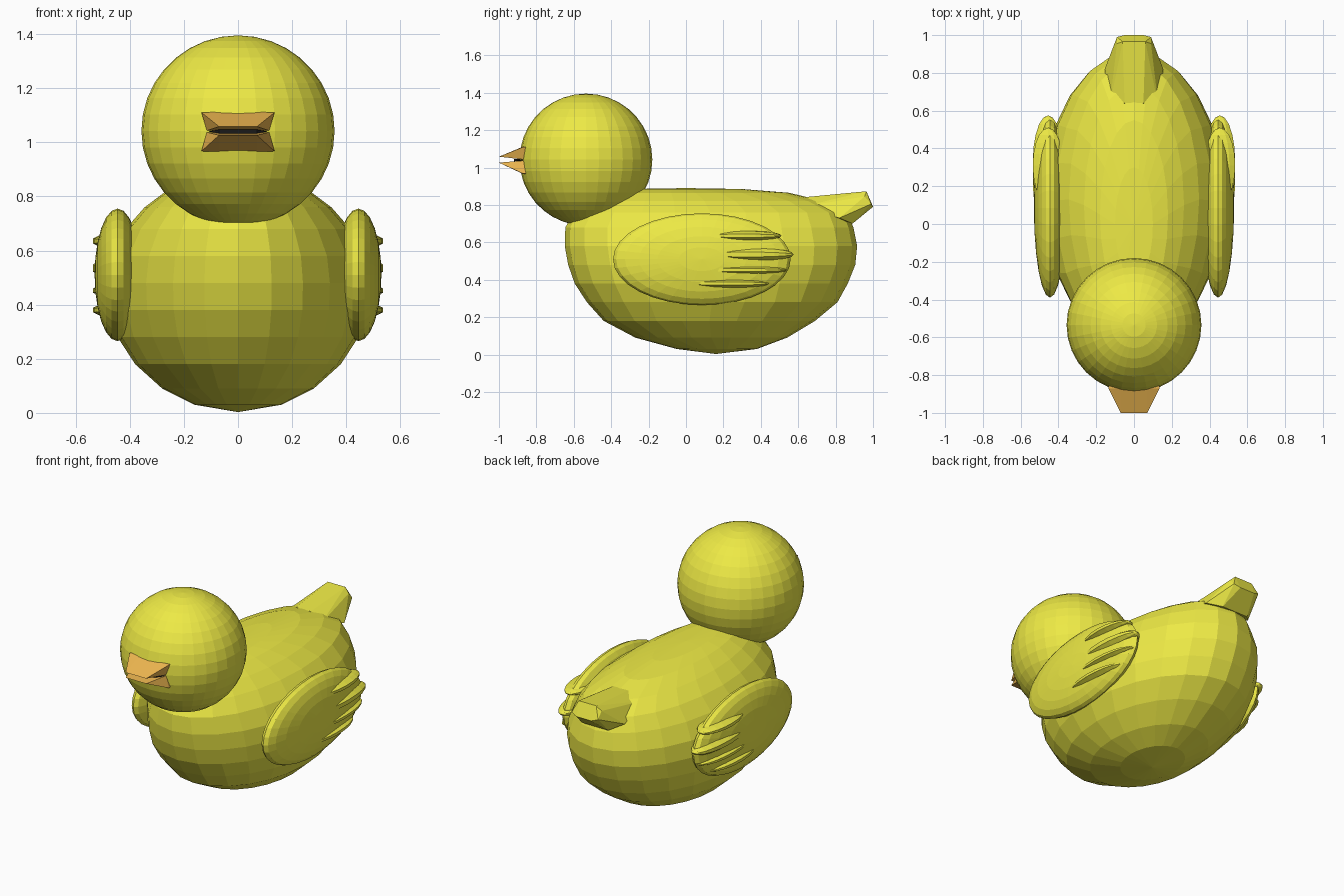
import bpy, bmesh, math
from mathutils import Vector

if "Cube" in bpy.data.objects:
    bpy.data.objects.remove(bpy.data.objects["Cube"])


def material(name, rgb):
    m = bpy.data.materials.new(name)
    m.diffuse_color = (*rgb, 1)
    m.use_nodes = True
    m.node_tree.nodes["Principled BSDF"].inputs["Base Color"].default_value = m.diffuse_color
    return m


YELLOW = material("yellow", (0.85, 0.82, 0.06))
ORANGE = material("orange", (0.85, 0.47, 0.08))
BLACK = material("black", (0.01, 0.01, 0.01))


def finish(bm, name, mat):
    bmesh.ops.recalc_face_normals(bm, faces=bm.faces)
    me = bpy.data.meshes.new(name)
    bm.to_mesh(me)
    bm.free()
    me.materials.append(mat)
    ob = bpy.data.objects.new(name, me)
    bpy.context.collection.objects.link(ob)
    return ob


def hull(name, half, mat):
    """Convex solid from points given for one side and mirrored in x."""
    bm = bmesh.new()
    for x, y, z in half:
        for s in (-1, 1):
            bm.verts.new((s * x, y, z))
    res = bmesh.ops.convex_hull(bm, input=bm.verts[:])
    loose = [v for v in bm.verts if not v.link_faces]
    bmesh.ops.delete(bm, geom=loose, context='VERTS')
    return finish(bm, name, mat)


def ellipsoid(bm, centre, radii, u, v, axis='Z'):
    vs = bmesh.ops.create_uvsphere(bm, u_segments=u, v_segments=v, radius=1)["verts"]
    for p in vs:
        c = p.co.copy()
        if axis == 'X':
            c = Vector((c.z, c.x, c.y))
        elif axis == 'Y':
            c = Vector((c.x, c.z, -c.y))
        p.co = Vector([centre[i] + radii[i] * c[i] for i in range(3)])


# Body: elliptical rings (z, y front, y back, half width)
RINGS = [(.03, -.05, .38, .16), (.09, -.27, .54, .28), (.18, -.44, .69, .38),
         (.28, -.53, .81, .445), (.38, -.595, .865, .475), (.48, -.63, .905, .48),
         (.58, -.648, .915, .465), (.68, -.645, .895, .415), (.76, -.60, .86, .345),
         (.82, -.54, .74, .265), (.865, -.45, .55, .18), (.885, -.30, .30, .10)]
SIDES = 24
bm = bmesh.new()
loops = []
for z, a, b, w in RINGS:
    loops.append([bm.verts.new((w * math.cos(t), (a + b) / 2 + (b - a) / 2 * math.sin(t), z))
                  for t in (2 * math.pi * i / SIDES for i in range(SIDES))])
for lo, hi in zip(loops, loops[1:]):
    for i in range(SIDES):
        j = (i + 1) % SIDES
        bm.faces.new((lo[i], lo[j], hi[j], hi[i]))
for loop, tip in ((loops[0], (0, .16, .003)), (loops[-1], (0, 0, .89))):
    p = bm.verts.new(tip)
    for i in range(SIDES):
        bm.faces.new((loop[i], loop[(i + 1) % SIDES], p))
finish(bm, "body", YELLOW)

# Head
bm = bmesh.new()
ellipsoid(bm, (0, -.535, 1.042), (.357, .355, .353), 32, 18)
finish(bm, "head", YELLOW)

# Tail
hull("tail", [(.13, .62, .79), (.05, .64, .842), (.155, .82, .73), (.09, .89, .70),
              (.06, .965, .873), (.09, .955, .845), (.09, .99, .805), (.05, 1.0, .79)], YELLOW)

# Beak halves and mouth
hull("upper_beak", [(.135, -.87, 1.11), (.07, -.87, 1.112), (.115, -.87, 1.043),
                    (.115, -.80, 1.043), (.135, -.80, 1.11), (.07, -1.0, 1.058)], ORANGE)
hull("lower_beak", [(.135, -.87, .967), (.07, -.87, .965), (.115, -.87, 1.037),
                    (.115, -.80, 1.037), (.135, -.80, .967), (.07, -1.0, 1.026)], ORANGE)
hull("mouth", [(.112, -.84, 1.04), (.112, -.89, 1.04),
               (.07, -.92, 1.047), (.07, -.92, 1.033)], BLACK)

# Wings with raised feathers: (y centre, z, half length, half height)
FEATHERS = [(.31, .635, .20, .030), (.33, .535, .245, .042),
            (.29, .452, .25, .026), (.22, .380, .23, .028)]
for side, label in ((1, "left"), (-1, "right")):
    bm = bmesh.new()
    ellipsoid(bm, (side * .445, .085, .51), (.085, .475, .245), 32, 12, 'X')
    finish(bm, label + "_wing", YELLOW)
    for n, (y, z, l, h) in enumerate(FEATHERS):
        bm = bmesh.new()
        ellipsoid(bm, (side * .455, y, z), (.085, l, h), 10, 10, 'Y')
        finish(bm, f"{label}_feather_{n + 1}", YELLOW)
